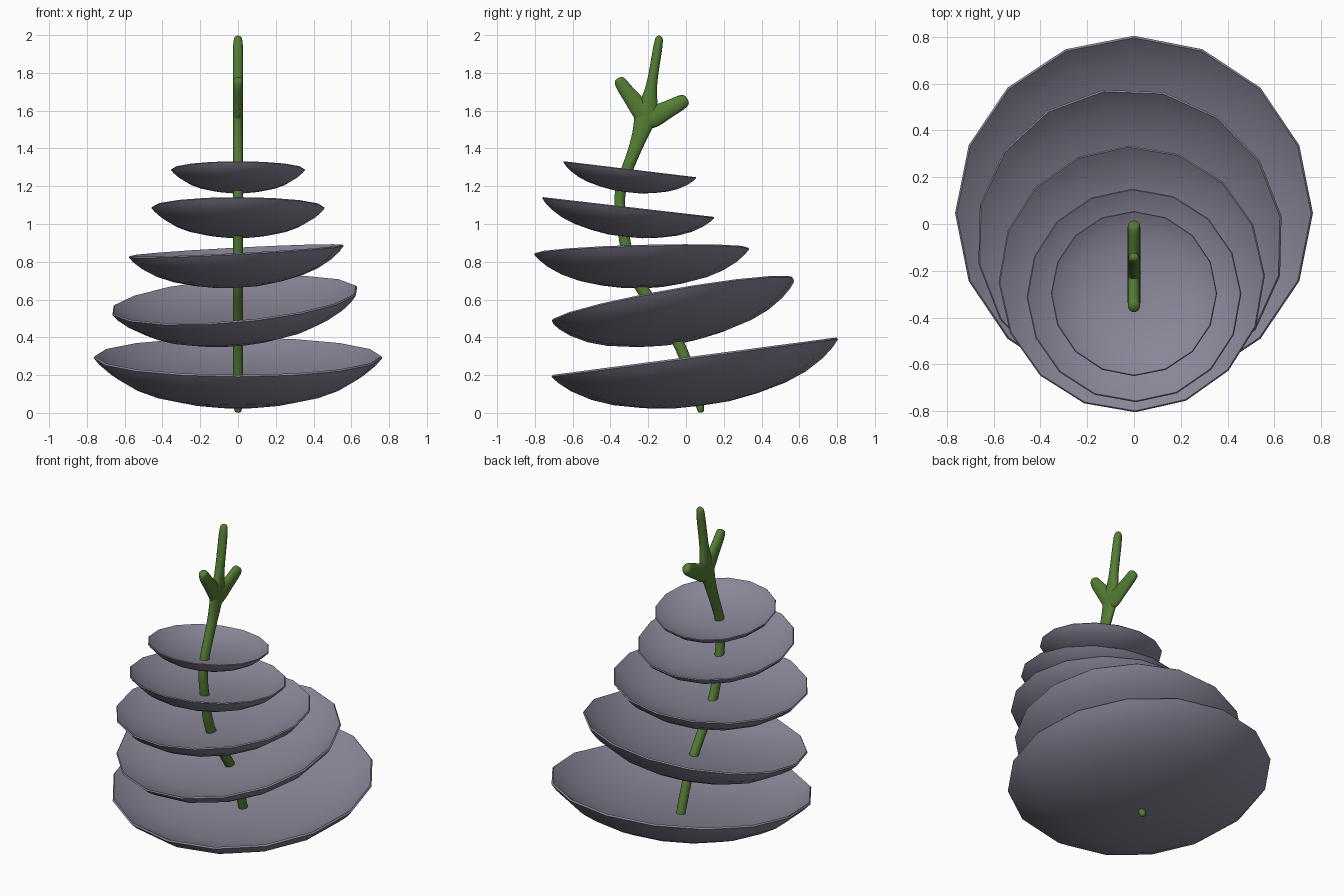
import bpy, bmesh, math
from mathutils import Vector, Euler

cube = bpy.data.objects.get("Cube")
if cube:
    bpy.data.objects.remove(cube, do_unlink=True)


def make_material(name, color):
    mat = bpy.data.materials.new(name)
    mat.use_nodes = True
    mat.diffuse_color = (*color, 1)
    bsdf = mat.node_tree.nodes["Principled BSDF"]
    bsdf.inputs["Base Color"].default_value = (*color, 1)
    bsdf.inputs["Roughness"].default_value = 0.8
    return mat


slate = make_material("slate_violet", (0.25, 0.235, 0.31))
green = make_material("stem_green", (0.09, 0.21, 0.035))


def loft(name, rings, mat, poles=None):
    """Skin a list of point rings; close the ends with poles or caps."""
    bm = bmesh.new()
    loops = [[bm.verts.new(p) for p in ring] for ring in rings]
    n = len(loops[0])
    for a, b in zip(loops, loops[1:]):
        for i in range(n):
            j = (i + 1) % n
            bm.faces.new((a[i], a[j], b[j], b[i]))
    for k, end in enumerate((loops[0], loops[-1])):
        if poles:
            tip = bm.verts.new(poles[k])
            for i in range(n):
                bm.faces.new((end[i], end[(i + 1) % n], tip))
        else:
            bm.faces.new(end)
    bmesh.ops.recalc_face_normals(bm, faces=bm.faces)
    mesh = bpy.data.meshes.new(name)
    bm.to_mesh(mesh)
    bm.free()
    obj = bpy.data.objects.new(name, mesh)
    bpy.context.collection.objects.link(obj)
    mesh.materials.append(mat)
    bpy.ops.object.select_all(action="DESELECT")
    obj.select_set(True)
    bpy.context.view_layer.objects.active = obj
    bpy.ops.object.shade_smooth_by_angle(angle=math.radians(50))
    return obj


# Bowl cross-section for unit radius: outside, lip, inside
OUTER = [(.2, -.34), (.4, -.31), (.6, -.263), (.75, -.205),
         (.88, -.128), (.96, -.06), (1, -.012)]
INNER = [(.99, 0), (.955, -.025), (.85, -.09), (.65, -.165), (.4, -.215), (.2, -.232)]


def bowl(name, radius, center, tilt_x, tilt_y, turn, sides=16):
    angles = [math.radians(90 + turn) + math.tau * i / sides for i in range(sides)]
    rings = [[Vector((r * math.cos(a), r * math.sin(a), z)) * radius for a in angles]
             for r, z in OUTER + INNER]
    poles = [Vector((0, 0, z)) * radius for z in (-.345, -.235)]
    obj = loft(name, rings, slate, poles)
    obj.location = center
    obj.rotation_euler = Euler((math.radians(tilt_x), math.radians(tilt_y), 0))


bowl("bottom_bowl", .765, (0, .045, .30), 7.5, 0, 0)
bowl("second_bowl", .66, (-.018, -.07, .60), 10, -5, 9)
bowl("middle_bowl", .57, (-.01, -.235, .86), 1.5, -3, 1.5)
bowl("fourth_bowl", .459, (0, -.305, 1.09), -6.6, 0, 1)
bowl("top_bowl", .355, (0, -.297, 1.29), -6.9, 0, 0)


def tube(name, path, half_width=.027, sides=8):
    """Rounded tube through (y, z, in-plane radius) points, flattened in x."""
    swell = 1.1  # makes up for subdivision shrinkage
    pts = [Vector((0, y, z)) for y, z, r in path]
    rings = []
    for i, (y, z, r) in enumerate(path):
        t = (pts[min(i + 1, len(pts) - 1)] - pts[max(i - 1, 0)]).normalized()
        side = Vector((0, -t.z, t.y))
        w = min(half_width, r * 1.1)
        rings.append([pts[i] + swell * (side * r * math.cos(a) + Vector((w * math.sin(a), 0, 0)))
                      for a in (math.tau * k / sides for k in range(sides))])
    obj = loft(name, rings, green)
    sub = obj.modifiers.new("round", "SUBSURF")
    sub.levels = sub.render_levels = 2
    for poly in obj.data.polygons:
        poly.use_smooth = True


# Winding stem that ends in the upright shoot
tube("stem", [(.08, 0, .014), (.078, .02, .02), (.06, .1, .028), (0, .28, .03),
              (-.05, .4, .03), (-.16, .56, .031), (-.255, .68, .034), (-.31, .82, .031),
              (-.33, .95, .029), (-.357, 1.1, .028), (-.345, 1.2, .03), (-.308, 1.3, .031),
              (-.268, 1.4, .034), (-.233, 1.5, .046), (-.21, 1.58, .066), (-.195, 1.65, .045),
              (-.183, 1.73, .027), (-.165, 1.84, .025), (-.145, 1.96, .025), (-.14, 2.0, .017)])

# Two side shoots
tube("front_shoot", [(-.2, 1.54, .05), (-.245, 1.61, .052), (-.285, 1.665, .044),
                     (-.325, 1.715, .037), (-.347, 1.75, .034), (-.36, 1.775, .022)])
tube("back_shoot", [(-.225, 1.54, .05), (-.165, 1.57, .058), (-.11, 1.6, .048),
                    (-.06, 1.625, .043), (-.015, 1.65, .039), (.008, 1.665, .025)])
